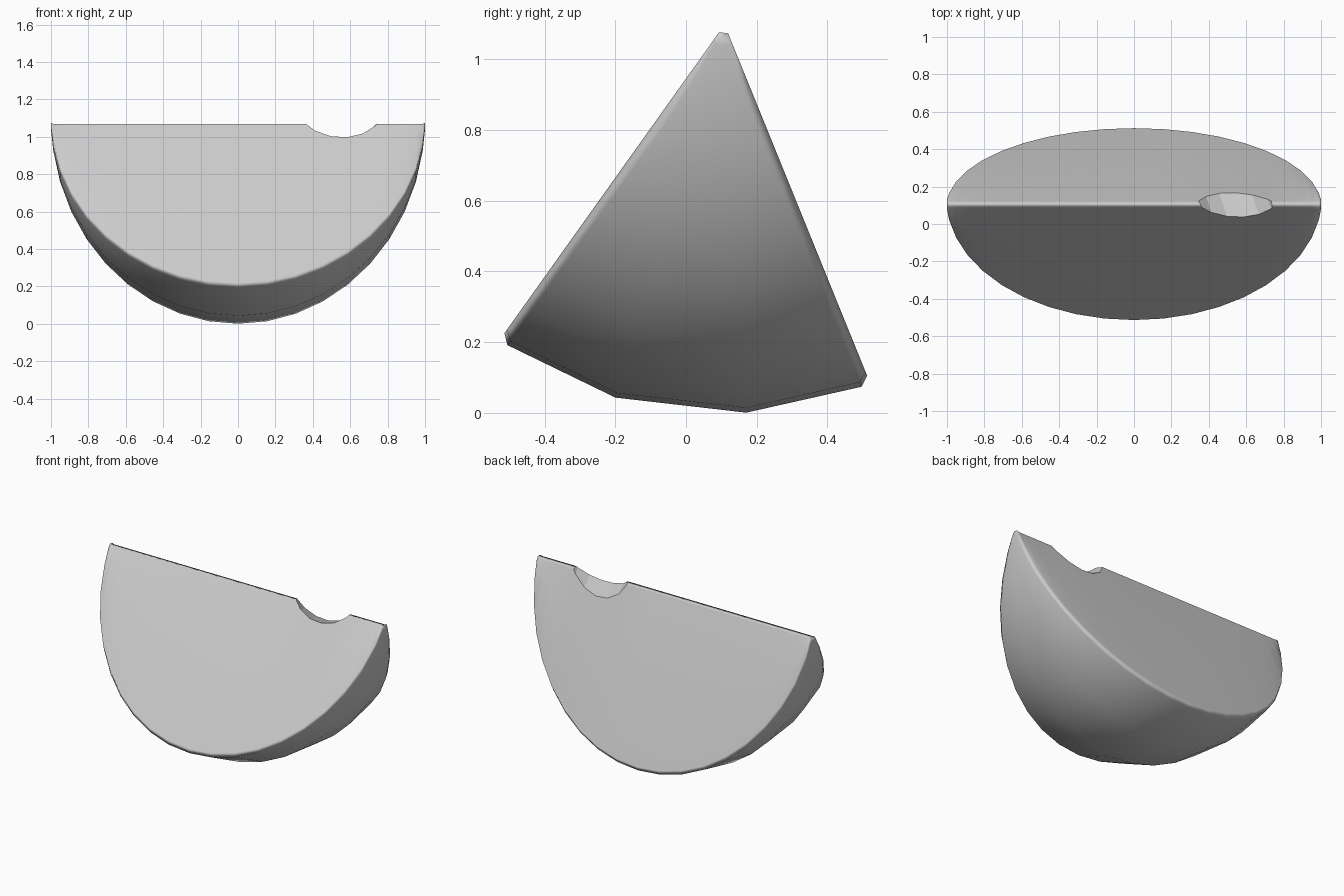
import bpy, bmesh, math
from mathutils import Vector

if "Cube" in bpy.data.objects:
    bpy.data.objects.remove(bpy.data.objects["Cube"])

APEX = Vector((0.109, 1.098))            # y, z of the wedge ridge
R = 1.099
ANGLES = [-35.5, -16.3, 3.2, 22.1]       # facets of the rind, from straight down
CUT = 0.035                              # chamfer width


def chamfer(prev, cur, nxt, width):
    """Replace one corner by two points, width apart."""
    a, b = (prev - cur).normalized(), (nxt - cur).normalized()
    d = width / (a - b).length
    return [cur + a * d, cur + b * d]


def section(s):
    """Cross-section of the wedge, rind scaled by s, chamfer constant."""
    p = [APEX] + [APEX + R * s * Vector((math.sin(math.radians(a)), -math.cos(math.radians(a))))
                  for a in ANGLES]
    w = min(CUT, s * R * 0.45)
    w2 = min(CUT, s * R * 0.14)
    return (chamfer(p[-1], p[0], p[1], w) + chamfer(p[0], p[1], p[2], w2) +
            [p[2], p[3]] + chamfer(p[3], p[4], p[0], w2))


# wedge: loft of sections along x
bm = bmesh.new()
thetas = [-87] + [9 * i for i in range(-9, 10)] + [87]
rings = []
for t in thetas:
    x = math.sin(math.radians(t))
    if abs(t) == 87:
        x = math.copysign(1.0, t)
    rings.append([bm.verts.new((x, q.x, q.y)) for q in section(math.cos(math.radians(t)))])
n = len(rings[0])
for r0, r1 in zip(rings, rings[1:]):
    for i in range(n):
        j = (i + 1) % n
        bm.faces.new((r0[i], r0[j], r1[j], r1[i]))
bm.faces.new(rings[0])
bm.faces.new(rings[-1])
bmesh.ops.recalc_face_normals(bm, faces=bm.faces)
for f in bm.faces:
    f.smooth = True
me = bpy.data.meshes.new("fruit_wedge")
bm.to_mesh(me)
bm.free()
wedge = bpy.data.objects.new("fruit_wedge", me)
bpy.context.collection.objects.link(wedge)

# notch in the ridge: slanted cylinder cutter
axis = Vector((-0.3, 0.9, -0.3))
bpy.ops.mesh.primitive_cylinder_add(vertices=18, radius=0.24, depth=0.8,
                                    location=(0.567, 0.09, 1.232))
cutter = bpy.context.object
cutter.name = "notch_cutter"
cutter.rotation_euler = axis.to_track_quat('Z', 'Y').to_euler()
cutter.hide_render = True
cutter.hide_set(True)

cut = wedge.modifiers.new("notch", 'BOOLEAN')
cut.operation = 'DIFFERENCE'
cut.solver = 'EXACT'
cut.object = cutter
wn = wedge.modifiers.new("normals", 'WEIGHTED_NORMAL')
wn.keep_sharp = True
